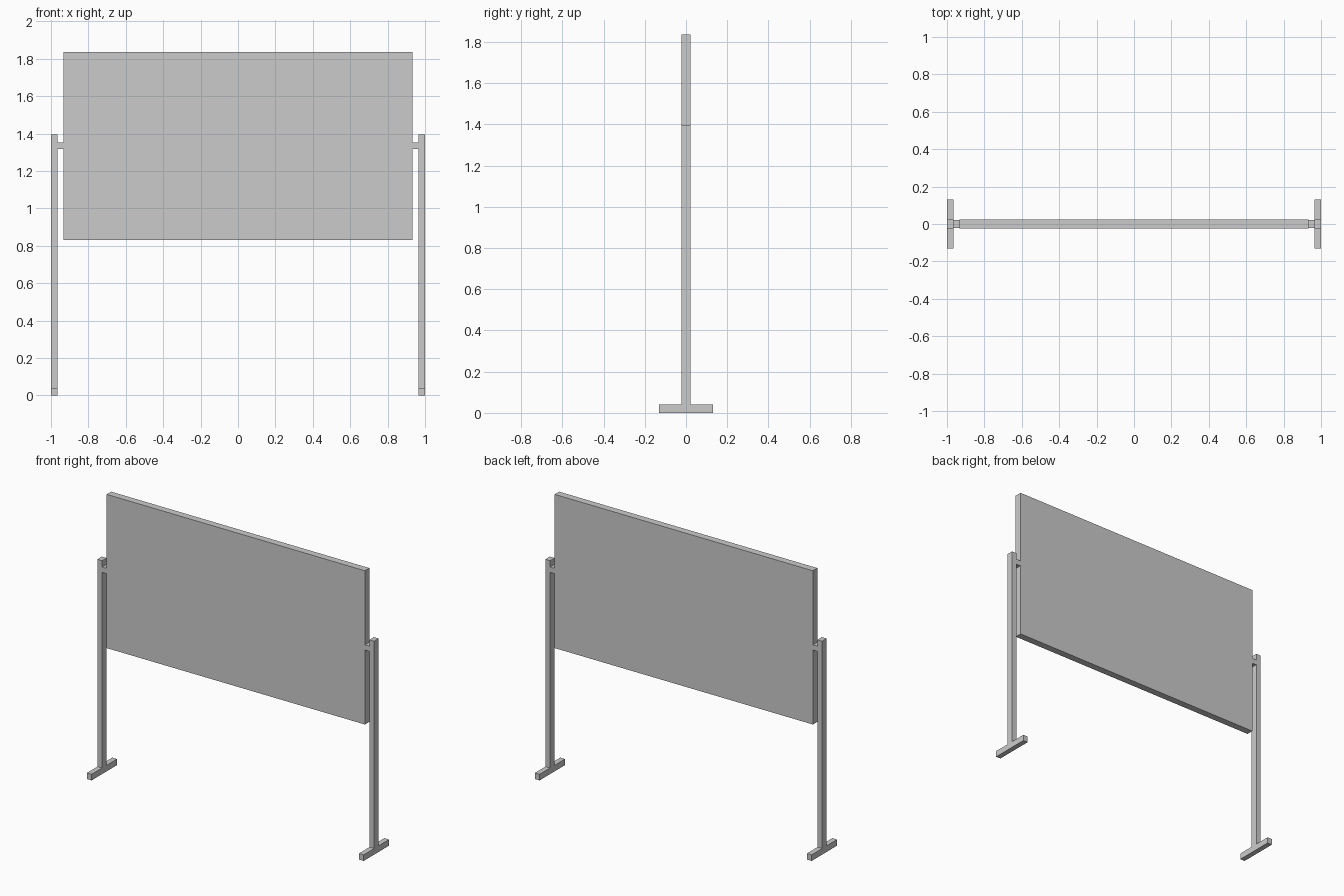
import bpy

if "Cube" in bpy.data.objects:
    bpy.data.objects.remove(bpy.data.objects["Cube"])


def box(name, x, y, z):
    """Box from (min, max) ranges on each axis."""
    bpy.ops.mesh.primitive_cube_add(size=1, location=[sum(r) / 2 for r in (x, y, z)])
    ob = bpy.context.object
    ob.name = name
    ob.scale = [r[1] - r[0] for r in (x, y, z)]
    bpy.ops.object.transform_apply(location=False, rotation=False, scale=True)
    return ob


T = 0.023          # half thickness of board and posts
POST_IN = 0.966    # inner face of the posts
BOARD = 0.933      # half width of the board

# Display board
box("board", (-BOARD, BOARD), (-T, T), (0.832, 1.836))

# Stand on each side: foot, post and pivot block holding the board
for side, s in (("left", -1), ("right", 1)):
    outer = sorted((s * POST_IN, s * 1.0))
    box(f"{side}_foot", outer, (-0.131, 0.131), (0, 0.04))
    box(f"{side}_post", outer, (-T, T), (0.04, 1.394))
    box(f"{side}_pivot", sorted((s * BOARD, s * POST_IN)), (-T + 0.001, T - 0.001), (1.317, 1.352))
